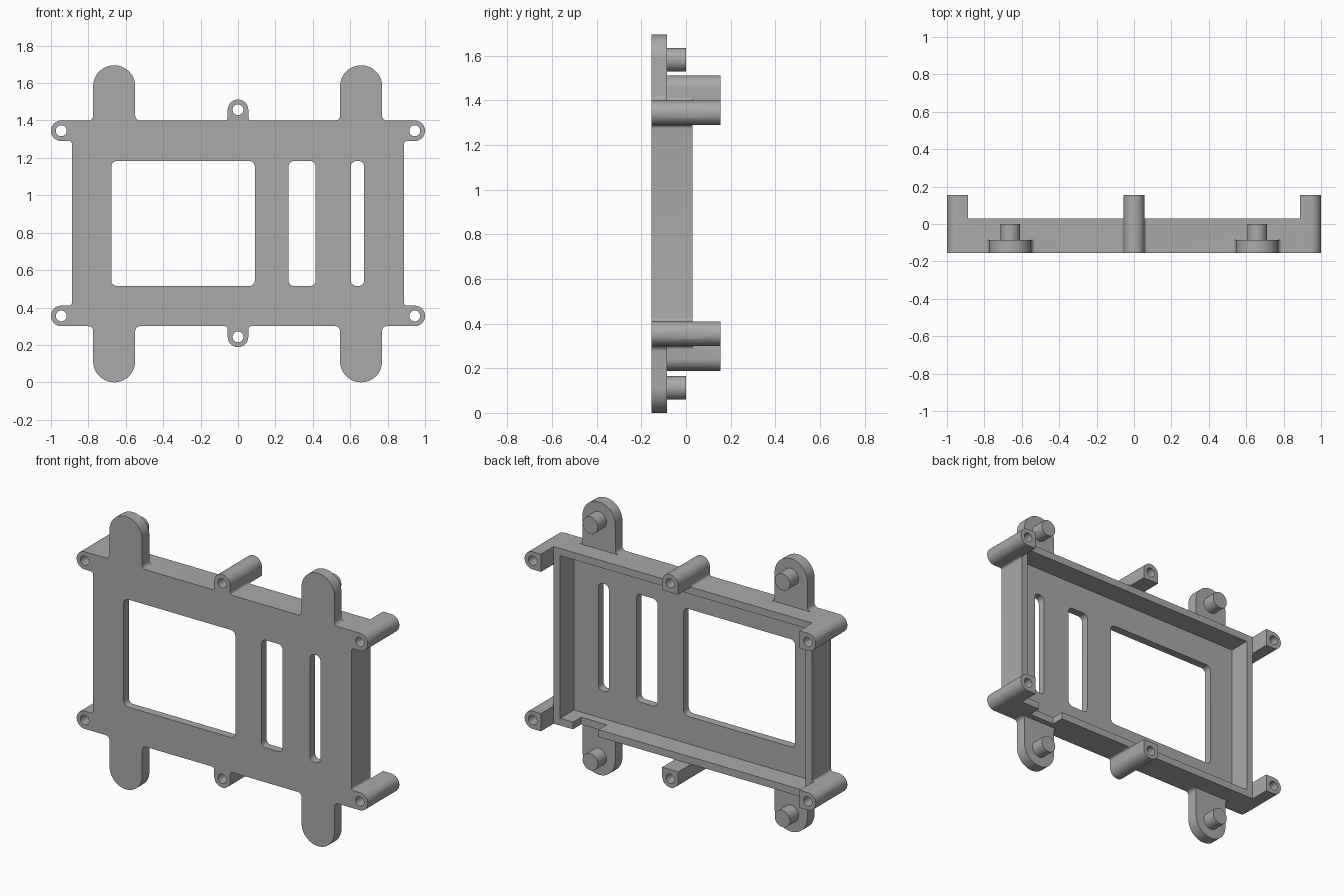
import bpy, bmesh
from math import pi, cos, sin, radians

cube = bpy.data.objects.get("Cube")
if cube:
    bpy.data.objects.remove(cube)

grey = bpy.data.materials.new("plain grey")
grey.use_nodes = True
COLOUR = (0.40, 0.40, 0.40, 1)
grey.diffuse_color = COLOUR
grey.node_tree.nodes["Principled BSDF"].inputs["Base Color"].default_value = COLOUR

# Main levels
FRONT, FLOOR, EAR_BACK, RIM, POST_BACK = -0.155, -0.105, -0.085, 0.03, 0.155
SIDE, BOTTOM, TOP, WALL = 0.888, 0.30, 1.40, 0.045


def prism(name, outline, y0, y1):
    """Extrude an (x, z) outline from y0 to y1."""
    bm = bmesh.new()
    face = bm.faces.new([bm.verts.new((x, y0, z)) for x, z in outline])
    top = bmesh.ops.extrude_face_region(bm, geom=[face])["geom"]
    bmesh.ops.translate(bm, vec=(0, y1 - y0, 0),
                        verts=[v for v in top if isinstance(v, bmesh.types.BMVert)])
    bmesh.ops.recalc_face_normals(bm, faces=bm.faces)
    mesh = bpy.data.meshes.new(name)
    bm.to_mesh(mesh)
    bm.free()
    mesh.materials.append(grey)
    obj = bpy.data.objects.new(name, mesh)
    bpy.context.collection.objects.link(obj)
    return obj


def arc(cx, cy, r, a0, a1, n):
    steps = [radians(a0 + (a1 - a0) * i / n) for i in range(n + 1)]
    return [(cx + r * cos(a), cy + r * sin(a)) for a in steps]


def circle(cx, cz, r, n=40):
    return arc(cx, cz, r, 0, 360, n)[:-1]


def rect(x0, x1, z0, z1, r=0):
    if not r:
        return [(x0, z0), (x1, z0), (x1, z1), (x0, z1)]
    return (arc(x1 - r, z1 - r, r, 0, 90, 6) + arc(x0 + r, z1 - r, r, 90, 180, 6)
            + arc(x0 + r, z0 + r, r, 180, 270, 6) + arc(x1 - r, z0 + r, r, 270, 360, 6))


def tab(base, u, v, reach, r, f_pos, f_neg, sink=0):
    """Round-ended tab growing along u from base, filleted on its +v and -v sides."""
    def fillet(f):
        return arc(f, r + f, f, 180, 270, 6) if f else [(0, r)]
    pos = fillet(f_pos)
    neg = [(a, -b) for a, b in reversed(fillet(f_neg))]
    pts = pos + arc(reach, 0, r, 90, -90, 28) + neg
    if sink:
        pts = [(-sink, pos[0][1])] + pts + [(-sink, neg[-1][1])]
    return [(base[0] + a * u[0] + b * v[0], base[1] + a * u[1] + b * v[1]) for a, b in pts]


def combine(target, tool, operation):
    mod = target.modifiers.new(operation, 'BOOLEAN')
    mod.operation, mod.solver, mod.object = operation, 'EXACT', tool
    bpy.context.view_layer.objects.active = target
    bpy.ops.object.modifier_apply(modifier=mod.name)
    bpy.data.objects.remove(tool)


# Open-backed tray
frame = prism("mounting_frame", rect(-SIDE, SIDE, BOTTOM, TOP), FRONT, RIM)
combine(frame, prism("tray_cutter", rect(-SIDE + WALL, SIDE - WALL, BOTTOM + WALL, TOP - WALL),
                     FLOOR, RIM + 0.1), 'DIFFERENCE')

# Notch in the lower wall
combine(frame, prism("notch_cutter", rect(0.58, 0.755, BOTTOM - 0.05, BOTTOM + WALL + 0.02),
                     -0.05, RIM + 0.1), 'DIFFERENCE')

# Windows through the floor
for x0, x1 in ((-0.677, 0.09), (0.27, 0.415), (0.603, 0.675)):
    combine(frame, prism("window_cutter", rect(x0, x1, 0.515, 1.183, 0.03),
                         FRONT - 0.1, RIM + 0.1), 'DIFFERENCE')

# Mounting ears with pegs
EAR_R = 0.1125
for z, d in ((TOP, 1), (BOTTOM, -1)):
    for x in (-0.662, 0.658):
        reach = (1.695 - TOP if d > 0 else BOTTOM) - EAR_R
        combine(frame, prism("ear", tab((x, z), (0, d), (1, 0), reach, EAR_R, 0.025, 0.025, 0.02),
                             FRONT, EAR_BACK), 'UNION')
        peg = prism("ear_peg", circle(x, z + d * reach, 0.052), EAR_BACK - 0.02, 0)
        bpy.context.view_layer.objects.active = peg
        bpy.ops.object.select_all(action='DESELECT')
        peg.select_set(True)
        bpy.ops.object.shade_smooth_by_angle(angle=radians(30))

# Screw posts: base, outward direction, filleted side, other fillet
R = 0.055
posts = []
for z, d in ((TOP, 1), (BOTTOM, -1)):
    posts.append(((0, z), (0, d), (1, 0), 0.015))
    for s in (-1, 1):
        posts.append(((s * SIDE, z - d * R), (s, 0), (0, -d), 0))
for base, u, v, other in posts:
    reach = 0.057
    combine(frame, prism("post_foot", tab(base, u, v, reach, R, 0.015, other), FRONT, RIM), 'UNION')
    combine(frame, prism("post", tab(base, u, v, reach, R, 0, 0), RIM, POST_BACK), 'UNION')
    hole = circle(base[0] + u[0] * reach, base[1] + u[1] * reach, 0.029, 32)
    combine(frame, prism("hole_cutter", hole, FRONT - 0.1, POST_BACK + 0.1), 'DIFFERENCE')

bpy.ops.object.select_all(action='DESELECT')
frame.select_set(True)
bpy.context.view_layer.objects.active = frame
bpy.ops.object.shade_smooth_by_angle(angle=radians(30))
